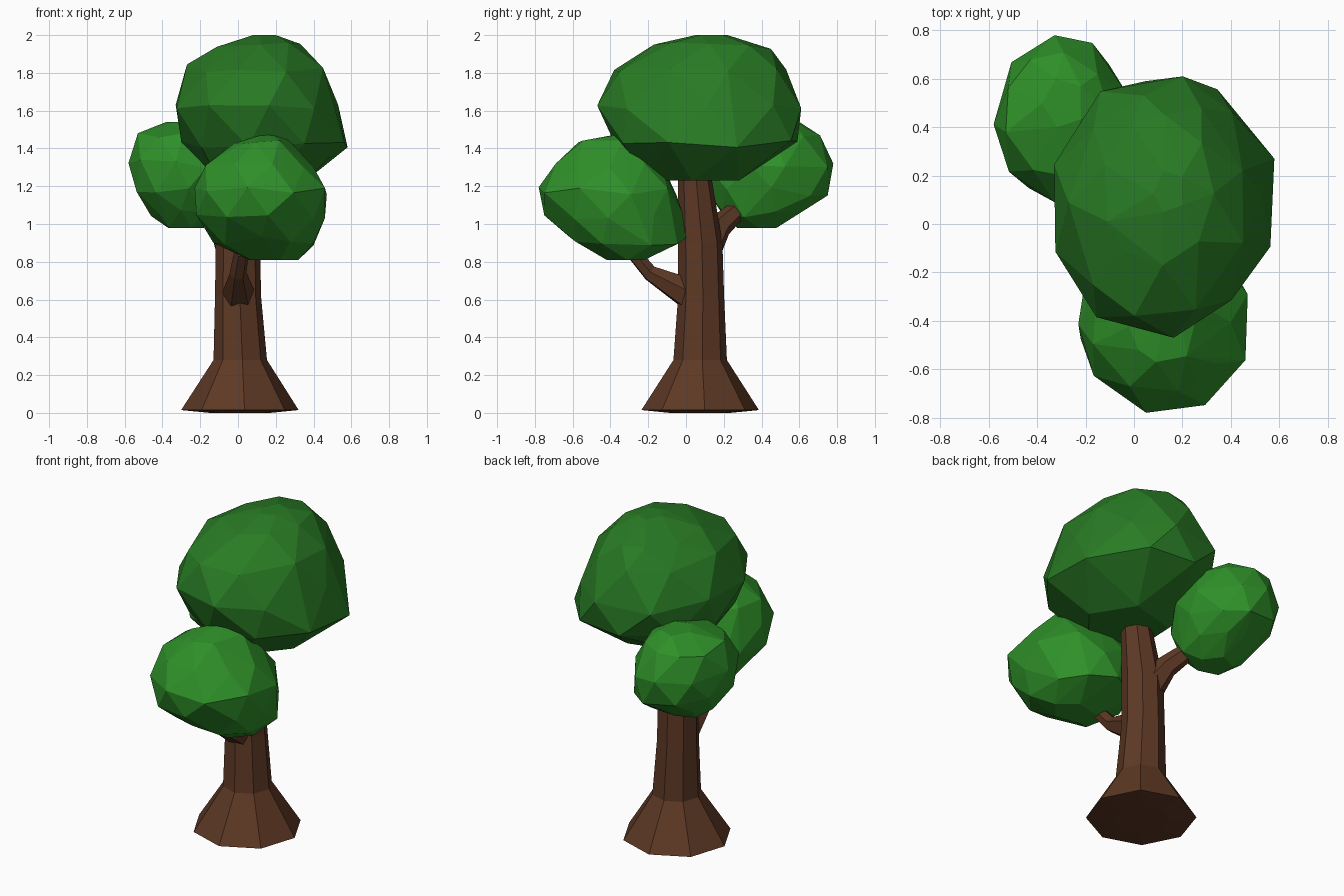
import bpy, bmesh, math, random
from mathutils import Vector

if "Cube" in bpy.data.objects:
    bpy.data.objects.remove(bpy.data.objects["Cube"])

random.seed(4)


def material(name, rgb):
    m = bpy.data.materials.new(name)
    m.diffuse_color = (*rgb, 1)
    m.use_nodes = True
    m.node_tree.nodes["Principled BSDF"].inputs["Base Color"].default_value = m.diffuse_color
    return m


BARK = material("bark", (0.11, 0.04, 0.018))
DARK_LEAF = material("dark_leaf", (0.022, 0.20, 0.018))
LIGHT_LEAF = material("light_leaf", (0.028, 0.28, 0.022))


def finish(name, bm, mat):
    bmesh.ops.recalc_face_normals(bm, faces=bm.faces[:])
    me = bpy.data.meshes.new(name)
    bm.to_mesh(me)
    bm.free()
    me.materials.append(mat)
    ob = bpy.data.objects.new(name, me)
    bpy.context.collection.objects.link(ob)
    return ob


def limb(name, sections, axis, sides):
    """Tapered limb; each section is (x, y, z, radius), rings face along axis."""
    bm = bmesh.new()
    q = Vector(axis).to_track_quat('Z', 'Y')
    rings = []
    for x, y, z, r in sections:
        ring = []
        for i in range(sides):
            a = math.tau * (i + 0.1) / sides
            p = q @ Vector((r * math.cos(a), r * math.sin(a), 0))
            ring.append(bm.verts.new(Vector((x, y, z)) + p))
        rings.append(ring)
    for lo, hi in zip(rings, rings[1:]):
        for i in range(sides):
            j = (i + 1) % sides
            bm.faces.new((lo[i], lo[j], hi[j], hi[i]))
    bm.faces.new(rings[0][::-1])
    bm.faces.new(rings[-1])
    return finish(name, bm, BARK)


def crown(name, slices, mat, sides=9):
    """Faceted leaf mass: hull of staggered rings (z, x0, x1, y0, y1)."""
    bm = bmesh.new()
    for k, (z, x0, x1, y0, y1) in enumerate(slices):
        n = sides if 0 < k < len(slices) - 1 else 5
        ring = []
        for i in range(n):
            a = math.tau * (i + 0.5 * (k % 2)) / n + random.uniform(-.1, .1)
            ring.append((math.cos(a), math.sin(a)))
        us, vs = zip(*ring)
        inner = 0 < k < len(slices) - 1
        for u, v in ring:
            # stretch the ring to fill its slice exactly
            fx = (u - min(us)) / (max(us) - min(us))
            fy = (v - min(vs)) / (max(vs) - min(vs))
            dz = random.uniform(-.025, .025) if inner else 0
            bm.verts.new((x0 + fx * (x1 - x0), y0 + fy * (y1 - y0), z + dz))
    res = bmesh.ops.convex_hull(bm, input=bm.verts[:])
    loose = [v for v in bm.verts if not v.link_faces]
    bmesh.ops.delete(bm, geom=loose, context='VERTS')
    return finish(name, bm, mat)


# Trunk with flared foot
limb("trunk", [(0.01, 0.075, 0.0, 0.16), (0.01, 0.075, 0.015, 0.312),
               (0.012, 0.075, 0.28, 0.142), (0.0, 0.08, 0.62, 0.122),
               (0.0, 0.075, 0.9, 0.118), (0.02, 0.045, 1.26, 0.088)],
     (0, 0, 1), 8)

# Branches holding the two lower leaf masses
limb("front_branch", [(0.0, 0.04, 0.62, 0.095), (0.0, -0.19, 0.74, 0.045),
                      (0.02, -0.29, 0.86, 0.04)], (0, -0.8, 0.55), 6)
limb("back_branch", [(-0.02, 0.09, 0.85, 0.10), (-0.09, 0.18, 0.99, 0.065),
                     (-0.18, 0.29, 1.09, 0.05)], (-0.5, 0.6, 0.7), 6)

# Leaf masses
crown("top_crown", [(1.23, -0.10, 0.36, -0.20, 0.28),
                    (1.42, -0.30, 0.58, -0.37, 0.59),
                    (1.61, -0.33, 0.53, -0.47, 0.61),
                    (1.82, -0.27, 0.45, -0.38, 0.53),
                    (1.94, -0.12, 0.33, -0.17, 0.45),
                    (2.00, 0.08, 0.20, 0.05, 0.22)], DARK_LEAF)
crown("front_crown", [(0.81, 0.06, 0.32, -0.42, -0.22),
                      (0.91, -0.13, 0.40, -0.62, 0.00),
                      (1.05, -0.22, 0.46, -0.75, -0.02),
                      (1.17, -0.23, 0.47, -0.78, -0.05),
                      (1.31, -0.17, 0.40, -0.69, -0.13),
                      (1.42, -0.02, 0.27, -0.57, -0.24),
                      (1.47, 0.12, 0.19, -0.39, -0.34)], LIGHT_LEAF)
crown("back_crown", [(0.98, -0.37, -0.18, 0.27, 0.48),
                     (1.06, -0.46, -0.09, 0.18, 0.63),
                     (1.17, -0.54, -0.03, 0.10, 0.75),
                     (1.32, -0.58, -0.02, 0.09, 0.78),
                     (1.46, -0.53, -0.10, 0.20, 0.71),
                     (1.54, -0.38, -0.22, 0.40, 0.60)], LIGHT_LEAF)
